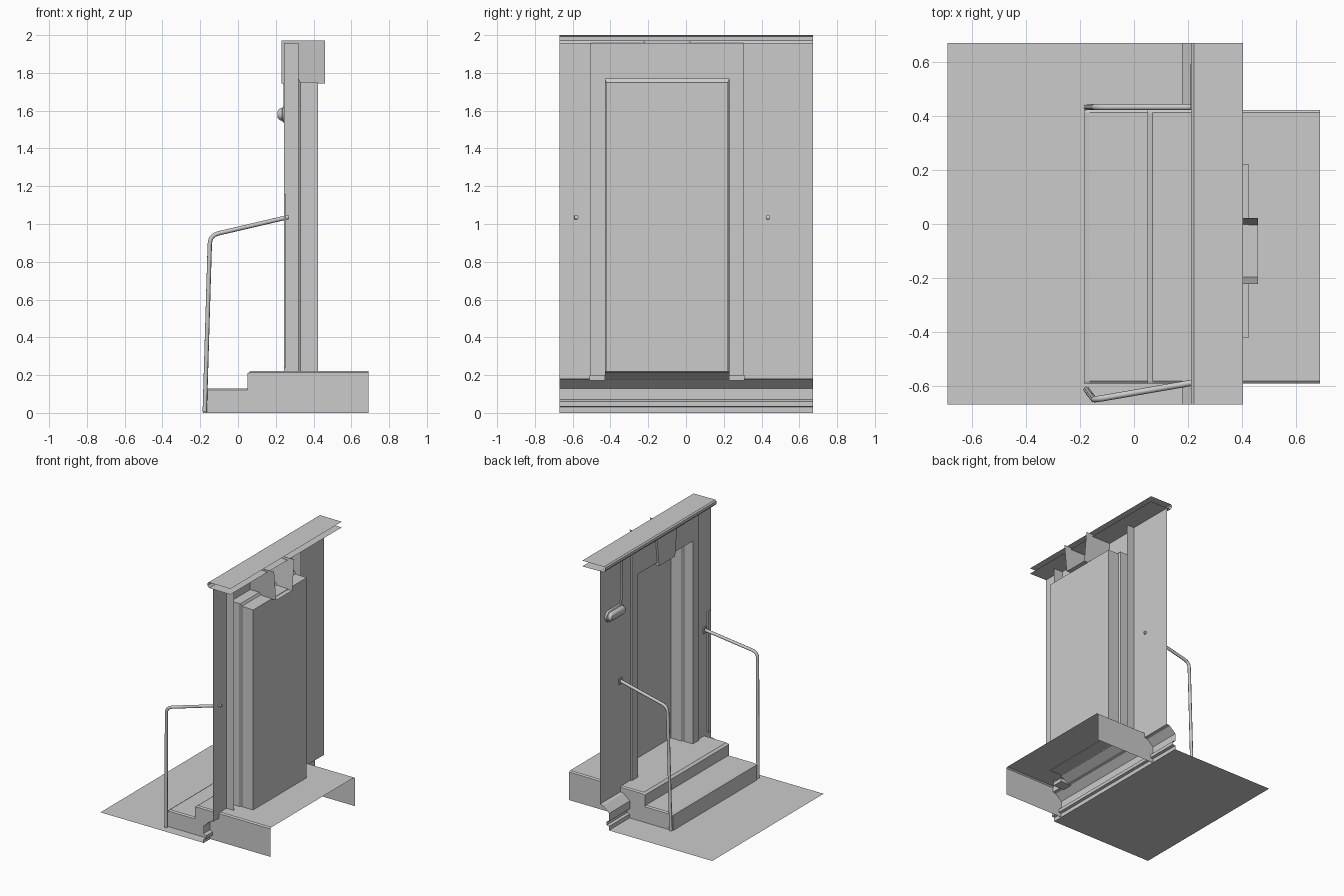
import bpy, bmesh, math
from mathutils import Vector

if "Cube" in bpy.data.objects:
    bpy.data.objects.remove(bpy.data.objects["Cube"])

DC = -0.10          # y centre of the doorway
WALL = 0.256        # x of the facade plane
FRONT = 0.243       # x of the raised door surround
BACK = 0.32         # x where the surround sides end


def finish(name, bm, smooth=False):
    bmesh.ops.recalc_face_normals(bm, faces=bm.faces)
    me = bpy.data.meshes.new(name)
    bm.to_mesh(me)
    bm.free()
    ob = bpy.data.objects.new(name, me)
    bpy.context.collection.objects.link(ob)
    if smooth:
        bpy.context.view_layer.objects.active = ob
        ob.select_set(True)
        bpy.ops.object.shade_smooth_by_angle(angle=math.radians(40))
        ob.select_set(False)
    return ob


def loft(name, rows, fill=()):
    """Open sheet through rows of equal length; rows listed in fill become faces."""
    bm = bmesh.new()
    vs = [[bm.verts.new(p) for p in row] for row in rows]
    for a, b in zip(vs, vs[1:]):
        for i in range(len(a) - 1):
            bm.faces.new((a[i], a[i + 1], b[i + 1], b[i]))
    for i in fill:
        bm.faces.new(vs[i])
    return finish(name, bm)


def along_y(name, profile, y0, y1):
    return loft(name, [[(x, y, z) for x, z in profile] for y in (y0, y1)])


def along_z(name, plan, z0, z1):
    return loft(name, [[(x, y, z) for x, y in plan] for z in (z0, z1)])


def box(name, lo, hi, bevel=0.0):
    bm = bmesh.new()
    bmesh.ops.create_cube(bm, size=1)
    for v in bm.verts:
        v.co = Vector([lo[i] + (v.co[i] + 0.5) * (hi[i] - lo[i]) for i in range(3)])
    if bevel:
        bmesh.ops.bevel(bm, geom=bm.edges[:], offset=bevel, segments=1, affect='EDGES')
    return finish(name, bm)


def tube(name, pts, radius):
    cu = bpy.data.curves.new(name, 'CURVE')
    cu.dimensions = '3D'
    cu.bevel_depth = radius
    cu.bevel_resolution = 2
    cu.use_fill_caps = True
    sp = cu.splines.new('POLY')
    sp.points.add(len(pts) - 1)
    for p, co in zip(sp.points, pts):
        p.co = (*co, 1)
    ob = bpy.data.objects.new(name, cu)
    bpy.context.collection.objects.link(ob)
    bpy.context.view_layer.objects.active = ob
    ob.select_set(True)
    bpy.ops.object.convert(target='MESH')
    bpy.ops.object.shade_smooth_by_angle(angle=math.radians(50))
    bpy.context.object.select_set(False)


def rounded(a, b, c, r, n=4):
    """Path a-b-c with the corner at b rounded."""
    a, b, c = Vector(a), Vector(b), Vector(c)
    p, q = b + (a - b).normalized() * r, b + (c - b).normalized() * r
    arc = [p.lerp(b, i / n).lerp(b.lerp(q, i / n), i / n) for i in range(n + 1)]
    return [a] + arc + [c]


# pavement sheet
along_y("pavement", [(-0.692, 0), (0.18, 0)], -0.67, 0.672)

# moulded plinth running along the wall foot, and the sill ramp behind the steps
along_y("plinth", [(0.18, 0), (0.18, 0.03), (0.20, 0.035), (0.20, 0.06), (0.178, 0.07),
                   (0.178, 0.13), (0.23, 0.175), (WALL, 0.18)], -0.67, 0.672)
along_y("door_sill", [(WALL, 0.18), (BACK, 0.216)], DC - 0.33, DC + 0.33)

# cornice, open at the back
along_y("cornice", [(0.405, 1.998), (0.222, 2.0), (0.212, 1.992), (0.212, 1.972),
                    (0.225, 1.957), (0.405, 1.955)], -0.67, 0.672)

# flat wall sheets either side of the surround
along_z("wall_left", [(WALL, 0.672), (WALL, 0.305)], 0.18, 1.957)
along_z("wall_right", [(WALL, -0.67), (WALL, -0.505)], 0.18, 1.957)

# raised surround, reveal and door panel as nested upside-down U rings (half, top, x, foot)
rings = [(0.405, 1.957, BACK, 0.18), (0.405, 1.957, FRONT, 0.18), (0.33, 1.77, FRONT, 0.18),
         (0.33, 1.77, BACK, 0.215), (0.323, 1.752, 0.33, 0.22), (0.323, 1.748, 0.424, 0.22),
         (0.310, 1.733, 0.424, 0.22)]
loft("door_surround_and_door",
     [[(x, DC - h, z0), (x, DC - h, t), (x, DC + h, t), (x, DC + h, z0)]
      for h, t, x, z0 in rings], fill=(-1,))

# foot blocks under the surround
for s, n in ((-1, "right"), (1, "left")):
    y = sorted((DC + s * 0.41, DC + s * 0.328))
    box("surround_foot_" + n, (0.225, y[0], 0.172), (BACK, y[1], 0.2))

# keystone: tapered front, sides and underside, open at back and top
outline = [(DC - 0.122, 1.972), (DC - 0.097, 1.745), (DC + 0.097, 1.745), (DC + 0.122, 1.972)]
loft("keystone", [[(x, y, z) for y, z in outline] for x in (0.46, 0.23)], fill=(-1,))


# two entrance steps, open below and behind, with chamfered nosings and sides
def step_row(y, drop):
    t1, t2 = 0.128, 0.222
    return [(x, y, z) for x, z in
            ((-0.185, 0), (-0.185, t1 - 0.012), (-0.165, t1 - drop), (0.05, t1 - drop),
             (0.05, t2 - 0.013), (0.068, t2 - drop), (0.69, t2 - drop), (0.69, 0))]


rows = [step_row(y, d) for y, d in ((-0.592, 0.008), (-0.582, 0), (0.413, 0), (0.423, 0.008))]
bm = bmesh.new()
vs = [[bm.verts.new(p) for p in r] for r in rows]
for a, b in zip(vs, vs[1:]):
    for i in range(len(a) - 2):
        bm.faces.new((a[i], a[i + 1], b[i + 1], b[i]))
bm.faces.new(vs[0])
bm.faces.new(vs[-1])
finish("entrance_steps", bm)

# handrails and their wall plates
rails = {"left": ((0.268, 0.434, 1.037), (-0.148, 0.434, 0.94), (-0.176, 0.434, 0.005)),
         "right": ((0.268, -0.58, 1.037), (-0.148, -0.652, 0.94), (-0.176, -0.615, 0.005))}
for side, (a, b, c) in rails.items():
    tube("handrail_" + side, rounded(a, b, c, 0.045), 0.0115)
    box("rail_plate_" + side, (0.243, a[1] - 0.018, a[2] - 0.03),
        (0.254, a[1] + 0.018, a[2] + 0.02), 0.004)

# wall lamp: stadium rings rising to a domed front
bm = bmesh.new()
prev = None
for r, x in ((0.042, WALL - 0.001), (0.042, 0.238), (0.034, 0.234), (0.030, 0.220), (0.018, 0.210)):
    ring = []
    for i in range(16):
        a = math.pi * (i % 8) / 7 + (0 if i < 8 else math.pi)
        cy = 0.51 + (0.065 if i < 8 else -0.065)
        ring.append(bm.verts.new((x, cy + r * math.sin(a), 1.58 + r * math.cos(a))))
    if prev:
        for i in range(16):
            j = (i + 1) % 16
            bm.faces.new((prev[i], prev[j], ring[j], ring[i]))
    prev = ring
bm.faces.new(prev)
finish("wall_lamp", bm, True)

# cable pipe above the lamp, cover strip on the other wall
tube("lamp_cable", [(0.248, 0.425, 1.957), (0.248, 0.425, 1.65), (0.248, 0.45, 1.60)], 0.007)
box("wall_strip", (0.244, -0.648, 0.24), (0.255, -0.618, 1.16))
